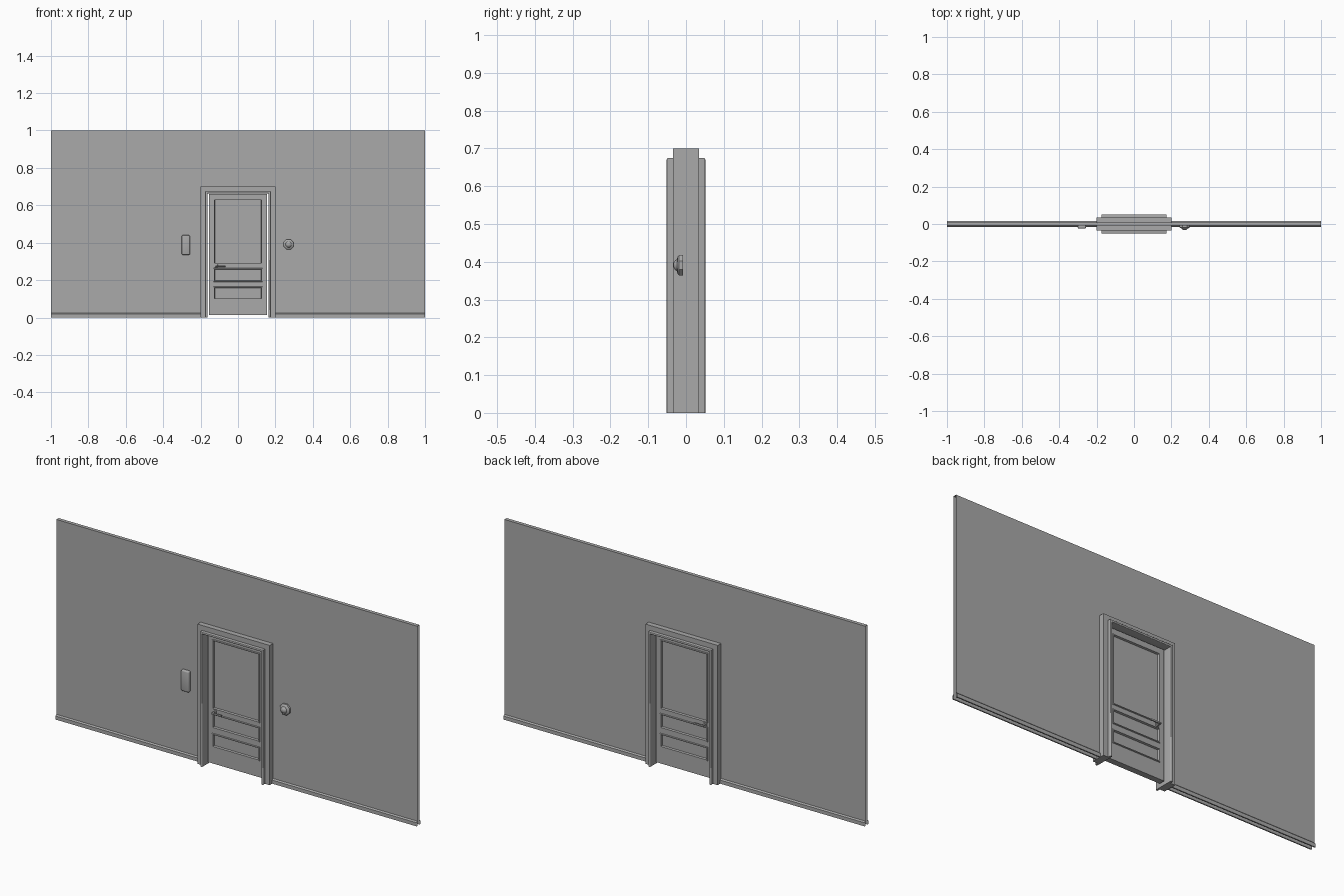
import bpy, bmesh, math
from mathutils import Matrix, Vector

default = bpy.data.objects.get("Cube")
if default:
    bpy.data.objects.remove(default)

grey = bpy.data.materials.new("plain grey")
grey.use_nodes = True
GREY = (0.4, 0.4, 0.4, 1)
grey.diffuse_color = GREY
grey.node_tree.nodes["Principled BSDF"].inputs["Base Color"].default_value = GREY


def finish(name, bm, smooth=False):
    mesh = bpy.data.meshes.new(name)
    bm.to_mesh(mesh)
    bm.free()
    obj = bpy.data.objects.new(name, mesh)
    bpy.context.collection.objects.link(obj)
    mesh.materials.append(grey)
    if smooth:
        bpy.ops.object.select_all(action='DESELECT')
        obj.select_set(True)
        bpy.context.view_layer.objects.active = obj
        bpy.ops.object.shade_smooth_by_angle(angle=math.radians(40))
    return obj


def box(name, lo, hi, bevel=0, segments=2):
    bm = bmesh.new()
    lo, hi = Vector(lo), Vector(hi)
    bmesh.ops.create_cube(bm, size=1, matrix=Matrix.Translation((lo + hi) / 2)
                          @ Matrix.Diagonal((*(hi - lo), 1)))
    if bevel:
        bmesh.ops.bevel(bm, geom=bm.edges[:], offset=bevel, segments=segments,
                        profile=0.5, affect='EDGES')
    return finish(name, bm, bool(bevel))


def doorway_trim(name, inner, outer, top_in, top_out, depth, bevel=0):
    """Upside-down U of mitred bars standing on the floor."""
    path = [(-outer, 0), (-outer, top_out), (outer, top_out), (outer, 0),
            (inner, 0), (inner, top_in), (-inner, top_in), (-inner, 0)]
    bm = bmesh.new()
    front = [bm.verts.new((x, -depth, z)) for x, z in path]
    back = [bm.verts.new((x, depth, z)) for x, z in path]
    n = len(path)
    for i in range(n):
        j = (i + 1) % n
        bm.faces.new((front[i], front[j], back[j], back[i]))
    for ring in (front, back):
        for a, b, c, d in ((0, 1, 6, 7), (1, 2, 5, 6), (2, 3, 4, 5)):
            bm.faces.new((ring[a], ring[b], ring[c], ring[d]))
    bmesh.ops.recalc_face_normals(bm, faces=bm.faces)
    if bevel:
        edges = [e for e in bm.edges if e.calc_face_angle(0) > 1
                 and abs(e.verts[0].co.y - e.verts[1].co.y) < 0.001
                 and max(v.co.z for v in e.verts) > 0.01]
        bmesh.ops.bevel(bm, geom=edges, offset=bevel, segments=3,
                        profile=0.5, affect='EDGES')
    return finish(name, bm, bool(bevel))


# Wall: two skins around the doorway, joined along the top
WALL = 0.009
bm = bmesh.new()
for side in (-1, 1):
    for x0, x1, z0, z1 in ((-1, -0.18, 0, 1), (0.18, 1, 0, 1), (-0.18, 0.18, 0.68, 1)):
        corners = [(x0, z0), (x1, z0), (x1, z1), (x0, z1)][::-side]
        bm.faces.new([bm.verts.new((x, side * WALL, z)) for x, z in corners])
bm.faces.new([bm.verts.new((x, y * WALL, 1)) for x, y in
              ((-1, -1), (1, -1), (1, 1), (-1, 1))])
finish("wall", bm)

# Skirting boards, open at the ends
profile = [(WALL, 0), (0.015, 0), (0.015, 0.018), (WALL, 0.024)]
bm = bmesh.new()
for sx in (-1, 1):
    for sy in (-1, 1):
        rows = [[bm.verts.new((sx * x, sy * y, z)) for y, z in profile] for x in (0.2, 1)]
        for i in range(3):
            quad = (rows[0][i], rows[1][i], rows[1][i + 1], rows[0][i + 1])
            bm.faces.new(quad if sx * sy < 0 else quad[::-1])
finish("skirting_boards", bm)

# Door casing and the deeper rounded lining inside it
doorway_trim("door_casing", 0.174, 0.2, 0.674, 0.7, 0.035)
doorway_trim("door_lining", 0.163, 0.174, 0.664, 0.675, 0.051, 0.004)

# Door leaf with moulded panels on both faces
HALF = 0.015
xs = [-0.156, -0.132, 0.132, 0.156]
zs = [0.013, 0.095, 0.165, 0.19, 0.265, 0.285, 0.635, 0.66]
bm = bmesh.new()
panels = []
for side in (-1, 1):
    grid = [[bm.verts.new((x, side * HALF, z)) for z in zs] for x in xs]
    for i in range(len(xs) - 1):
        for j in range(len(zs) - 1):
            quad = [grid[i][j], grid[i + 1][j], grid[i + 1][j + 1], grid[i][j + 1]]
            face = bm.faces.new(quad if side < 0 else quad[::-1])
            if i == 1 and j in (1, 3, 5):
                panels.append(face)
rim = [e for e in bm.edges if e.is_boundary]
bmesh.ops.bridge_loops(bm, edges=rim)
bm.normal_update()
for thickness, depth in ((0.003, 0.004), (0.005, 0), (0.003, -0.01)):
    bmesh.ops.inset_individual(bm, faces=panels, thickness=thickness, depth=depth)
finish("door_leaf", bm)

# Lever handles, one per face
for side, label in ((-1, "front"), (1, "back")):
    def span(a, b):
        return sorted((side * a, side * b))
    for part, x0, x1, z0, z1, near, far in (
            ("plate", -0.126, -0.108, 0.266, 0.284, 0.013, 0.019),
            ("stem", -0.121, -0.113, 0.271, 0.279, 0.017, 0.038),
            ("lever", -0.121, -0.066, 0.271, 0.279, 0.032, 0.039)):
        y0, y1 = span(near, far)
        box(f"{label}_handle_{part}", (x0, y0, z0), (x1, y1, z1), 0.0015)

# Pillow-edged wall panel
box("wall_panel", (-0.301, -0.024, 0.335), (-0.257, -0.005, 0.44), 0.006, 3)

# Eight-sided wall knob: stacked rings of radius and depth, turned to face the front
bm = bmesh.new()
rings = []
for r, y in ((0.029, -0.008), (0.029, -0.018), (0.025, -0.022), (0.017, -0.024),
             (0.014, -0.029), (0.006, -0.033)):
    rings.append([bm.verts.new((0.271 + r * math.cos((k + 0.5) * math.pi / 4), y,
                                0.391 + r * math.sin((k + 0.5) * math.pi / 4)))
                  for k in range(8)])
for a, b in zip(rings, rings[1:]):
    for k in range(8):
        m = (k + 1) % 8
        bm.faces.new((a[k], a[m], b[m], b[k]))
bm.faces.new(rings[-1])
bmesh.ops.recalc_face_normals(bm, faces=bm.faces)
finish("wall_knob", bm, True)
